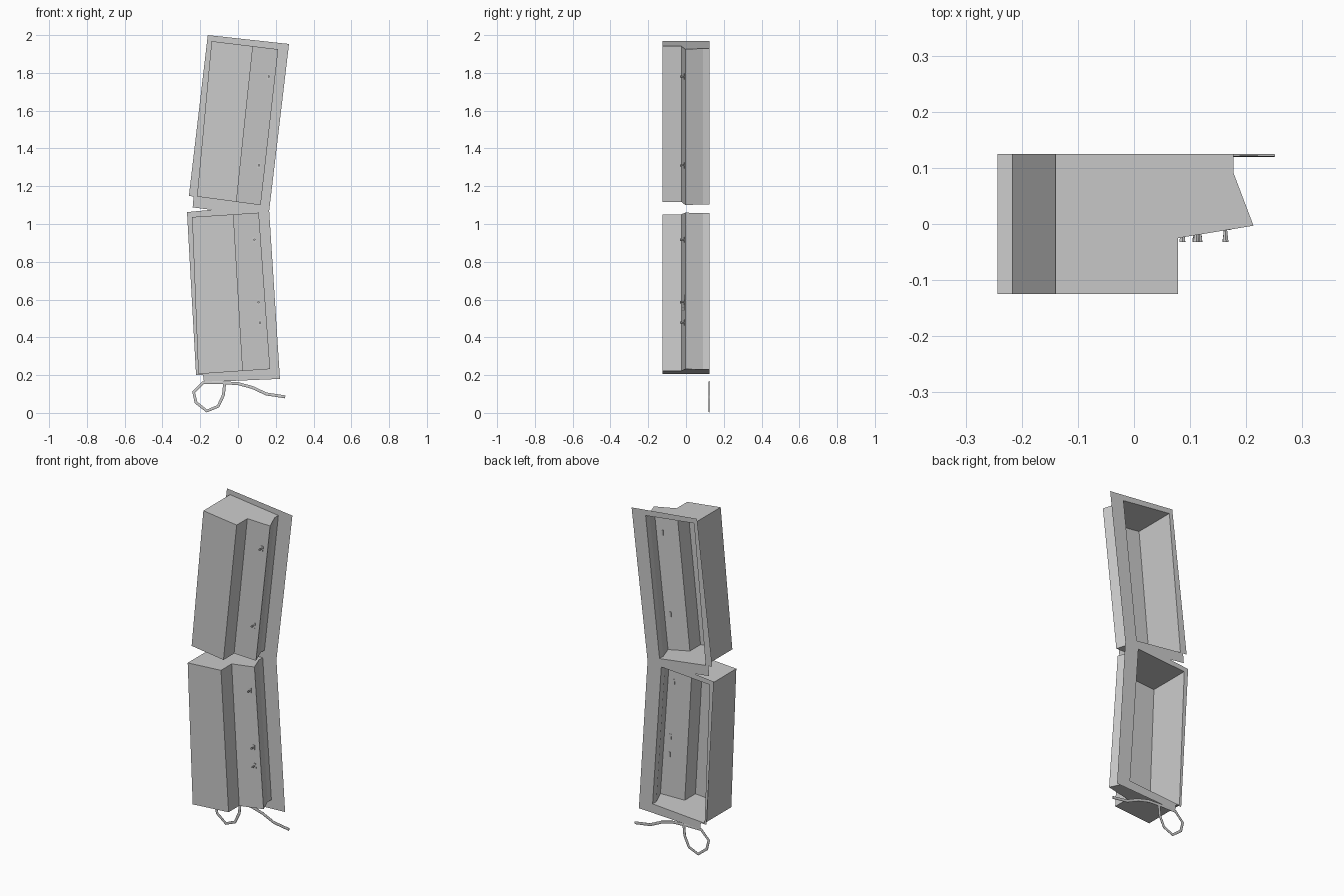
import bpy
import bmesh
import math
from mathutils import Vector, Matrix

cube = bpy.data.objects.get("Cube")
if cube:
    bpy.data.objects.remove(cube, do_unlink=True)

BACK = 0.125

# Cross-section of a housing: (fraction of width, depth)
PROFILE = [(0, BACK), (0, -BACK), (0.62, -BACK), (0.62, -0.025),
           (1, -0.003), (0.9, 0.09), (0.9, BACK)]

# Front corners of each housing (x, z): bottom left, bottom right, top left, top right
UPPER = [(-0.217, 1.145), (0.12, 1.10), (-0.14, 1.968), (0.213, 1.925)]
LOWER = [(-0.21, 0.206), (0.17, 0.232), (-0.243, 1.037), (0.11, 1.06)]


def place(corners, u, v, y):
    """Point at width fraction u and height fraction v of a housing."""
    bl, br, tl, tr = (Vector(c) for c in corners)
    p = bl.lerp(br, u).lerp(tl.lerp(tr, u), v)
    return Vector((p.x, y, p.y))


def panel_depth(u):
    """Depth of the slanted control panel at width fraction u."""
    return -0.025 + 0.022 * (u - 0.62) / 0.38


def finish(bm, name):
    mesh = bpy.data.meshes.new(name)
    bm.to_mesh(mesh)
    bm.free()
    obj = bpy.data.objects.new(name, mesh)
    bpy.context.collection.objects.link(obj)
    return obj


def make_housing(name, corners):
    """Open-backed shell with stepped front and closed ends."""
    bm = bmesh.new()
    low, high = ([bm.verts.new(place(corners, u, v, y)) for u, y in PROFILE]
                 for v in (0, 1))
    for i in range(len(PROFILE) - 1):
        bm.faces.new((low[i], low[i + 1], high[i + 1], high[i]))
    bm.faces.new(low[::-1])
    bm.faces.new(high)
    bmesh.ops.recalc_face_normals(bm, faces=bm.faces)
    finish(bm, name)


def make_patches(name, corners, patches):
    """Thin label plates lying on the control panel."""
    bm = bmesh.new()
    for u0, u1, v0, v1 in patches:
        bm.faces.new([bm.verts.new(place(corners, u, v, panel_depth(u) - 0.001))
                      for u, v in ((u0, v0), (u1, v0), (u1, v1), (u0, v1))])
    finish(bm, name)


def make_switch(name, corners, v):
    """Small surround with a flared toggle standing on the panel."""
    u = 0.905
    base = place(corners, u, v, panel_depth(u))
    axis = place(corners, 0, 1, 0) - place(corners, 0, 0, 0)
    bm = bmesh.new()
    bmesh.ops.create_cube(bm, size=1, matrix=Matrix.Diagonal((0.016, 0.005, 0.03, 1)))
    toggle = Matrix.Translation((0, -0.012, 0)) @ Matrix.Rotation(math.pi / 2, 4, 'X')
    bmesh.ops.create_cone(bm, cap_ends=True, segments=6, radius1=0.003,
                          radius2=0.006, depth=0.024, matrix=toggle)
    obj = finish(bm, name)
    obj.location = base
    obj.rotation_euler.y = math.atan2(axis.x, axis.z)


# Stepped housings
make_housing("upper_housing", UPPER)
make_housing("lower_housing", LOWER)

# Flat back plate: notched outline with an opening behind each housing
outline = [(-0.16, 2.0), (0.27, 1.953), (0.165, 1.07), (0.222, 0.18),
           (-0.18, 0.163), (-0.185, 0.2), (-0.222, 0.2), (-0.27, 1.063),
           (-0.14, 1.075), (-0.24, 1.088), (-0.235, 1.146), (-0.26, 1.148)]
loops = [[Vector((x, BACK, z)) for x, z in outline]]
for corners in (UPPER, LOWER):
    loops.append([place(corners, u, v, BACK)
                  for u, v in ((0, 0), (0.9, 0), (0.9, 1), (0, 1))])
bm = bmesh.new()
for points in loops:
    ring = [bm.verts.new(p) for p in points]
    for a, b in zip(ring, ring[1:] + ring[:1]):
        bm.edges.new((a, b))
bmesh.ops.triangle_fill(bm, use_beauty=True, edges=bm.edges[:], normal=(0, 1, 0))
finish(bm, "back_plate")

# Label plates and switches on the control panels
make_patches("upper_labels", UPPER, [(0.77, 0.95, 0.69, 0.79), (0.86, 0.96, 0.2, 0.42),
                                     (0.68, 0.84, 0.05, 0.37), (0.86, 0.97, 0.02, 0.14)])
make_patches("lower_labels", LOWER, [(0.75, 0.95, 0.8, 0.9), (0.87, 0.97, 0.31, 0.48),
                                     (0.7, 0.85, 0.05, 0.38), (0.7, 0.85, 0.4, 0.78)])
for i, v in enumerate((0.82, 0.25)):
    make_switch(f"upper_switch_{i + 1}", UPPER, v)
for i, v in enumerate((0.83, 0.43, 0.3)):
    make_switch(f"lower_switch_{i + 1}", LOWER, v)

# Flattened cord with a loop and a loose tail
path = [(0.25, 0.085), (0.15, 0.1), (0.075, 0.135), (0, 0.155), (-0.09, 0.16),
        (-0.185, 0.16), (-0.235, 0.11), (-0.222, 0.055), (-0.165, 0.01),
        (-0.105, 0.035), (-0.077, 0.095), (-0.07, 0.165)]
curve = bpy.data.curves.new("cord", 'CURVE')
curve.dimensions = '3D'
curve.bevel_depth = 0.009
curve.bevel_resolution = 1
curve.use_fill_caps = True
spline = curve.splines.new('POLY')
spline.points.add(len(path) - 1)
for point, (x, z) in zip(spline.points, path):
    point.co = (x, 0, z, 1)
cord = bpy.data.objects.new("cord", curve)
cord.location.y = 0.122
cord.scale.y = 0.3
bpy.context.collection.objects.link(cord)
